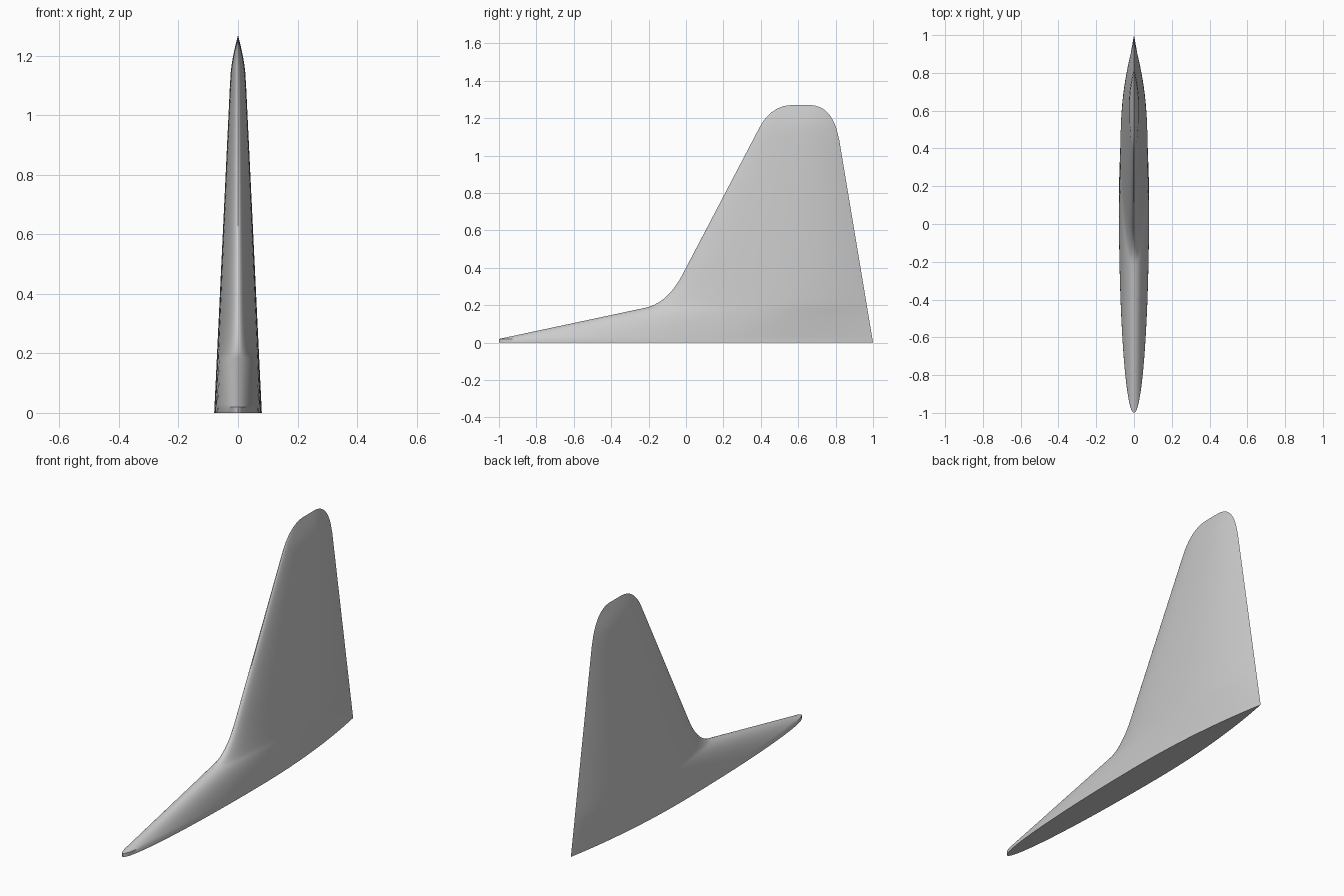
import bpy, bmesh, math
from mathutils import Vector

cube = bpy.data.objects.get("Cube")
if cube:
    bpy.data.objects.remove(cube)

TOP, BASE_HALF = 1.27, 0.08


def straight(a, b, n):
    return [Vector(a).lerp(Vector(b), i / n) for i in range(n)]


def fillet(a, corner, b, n):
    a, c, b = Vector(a), Vector(corner), Vector(b)
    return [a.lerp(c, i / n).lerp(c.lerp(b, i / n), i / n) for i in range(n)]


def y_at(curve, z):
    """Interpolate y along an edge outline whose z rises."""
    for p, q in zip(curve, curve[1:]):
        if z <= q.y:
            return p.x + (q.x - p.x) * (z - p.y) / max(q.y - p.y, 1e-9)
    return curve[-1].x


def half_thickness(z):
    h = BASE_HALF - 0.048 * z
    u = max(0, (z - 1.12) / (TOP - 1.12))
    return h * (1 - u * u)


def section(t):
    """Rounded nose, sharp tail."""
    if t < 0.55:
        return math.sqrt(max(0, 1 - ((0.55 - t) / 0.55) ** 2))
    return 1 - ((t - 0.55) / 0.45) ** 2.1


# Leading and trailing edge outlines as (y, z)
lead = [Vector((-1, 0))]
lead += straight((-1, 0.02), (-0.22, 0.186), 16)
lead += fillet((-0.22, 0.186), (-0.099, 0.211), (-0.02, 0.362), 14)
lead += straight((-0.02, 0.362), (0.39, 1.145), 14)
lead += fillet((0.39, 1.145), (0.455, TOP), (0.57, TOP), 20)
lead.append(Vector((0.57, TOP)))
trail = [Vector((1, 0))]
trail += fillet((0.82, 1.08), (0.787, TOP), (0.66, TOP), 30)
trail.append(Vector((0.66, TOP)))

# Chord stations, denser toward both ends
N = 36
stations = [(1 - math.cos(math.pi * i / N)) / 2 for i in range(N + 1)]
loop = [(t, 1) for t in stations] + [(t, -1) for t in stations[-2:0:-1]]

# Fin: loft the sections upward
bm = bmesh.new()
rings = []
for p in lead:
    back, h = y_at(trail, p.y), half_thickness(p.y)
    rings.append([bm.verts.new((side * h * section(t), p.x + t * (back - p.x), p.y))
                  for t, side in loop])
for low, high in zip(rings, rings[1:]):
    for i in range(len(loop)):
        j = (i + 1) % len(loop)
        bm.faces.new((low[i], low[j], high[j], high[i]))
bm.faces.new(rings[0])
bmesh.ops.remove_doubles(bm, verts=bm.verts, dist=1e-5)
bmesh.ops.recalc_face_normals(bm, faces=bm.faces)
mesh = bpy.data.meshes.new("tail_fin")
bm.to_mesh(mesh)
bm.free()

grey = bpy.data.materials.new("light_grey")
grey.use_nodes = True
colour = (0.6, 0.6, 0.6, 1)
grey.diffuse_color = colour
grey.node_tree.nodes["Principled BSDF"].inputs["Base Color"].default_value = colour
mesh.materials.append(grey)

fin = bpy.data.objects.new("tail_fin", mesh)
bpy.context.collection.objects.link(fin)
bpy.ops.object.select_all(action="DESELECT")
fin.select_set(True)
bpy.context.view_layer.objects.active = fin
bpy.ops.object.shade_smooth_by_angle(angle=math.radians(35))
